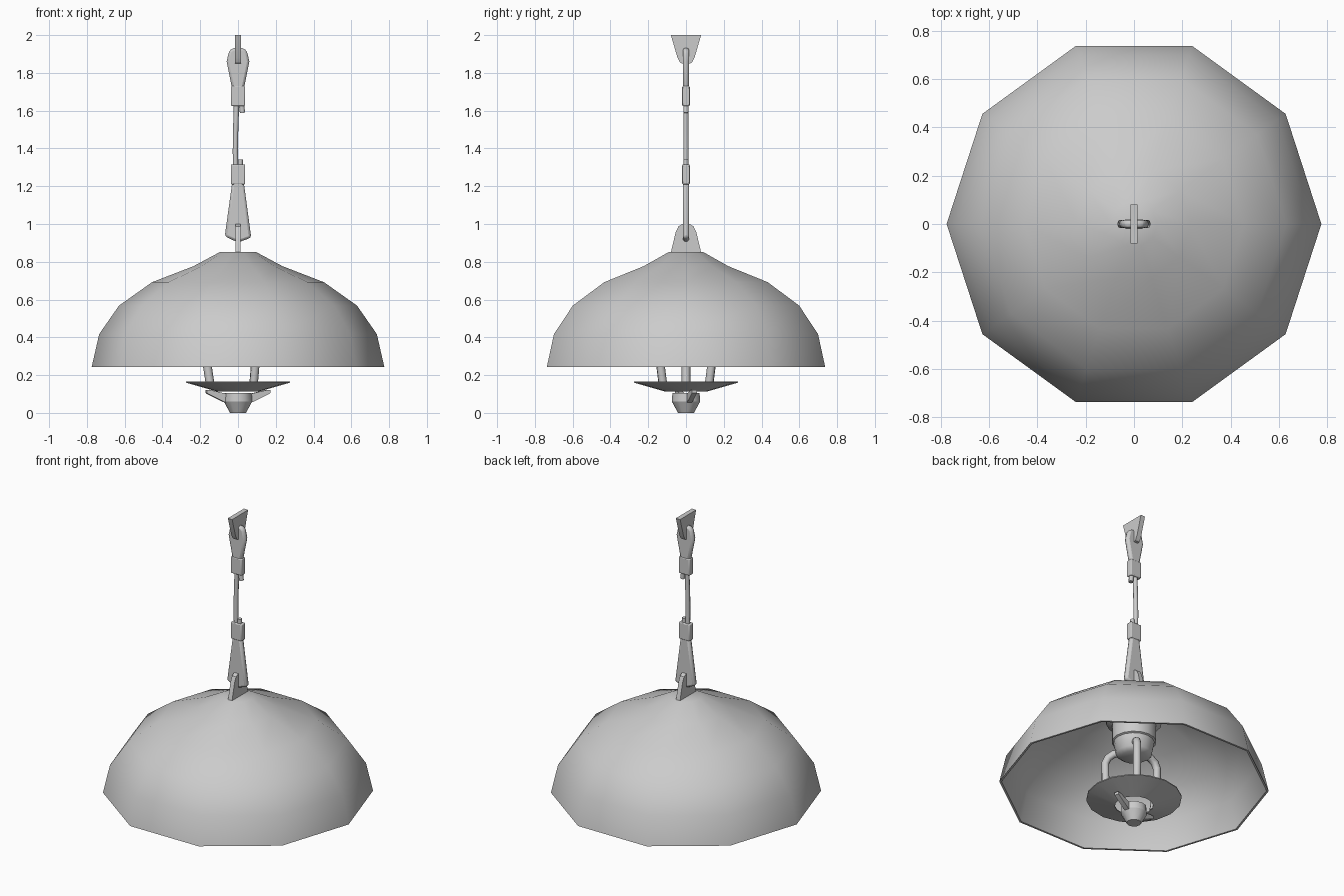
import bpy, math
from math import sin, cos, pi

if "Cube" in bpy.data.objects:
    bpy.data.objects.remove(bpy.data.objects["Cube"])


def make(name, verts, faces, smooth=45):
    me = bpy.data.meshes.new(name)
    me.from_pydata(verts, [], faces)
    ob = bpy.data.objects.new(name, me)
    bpy.context.collection.objects.link(ob)
    bpy.ops.object.select_all(action='DESELECT')
    ob.select_set(True)
    bpy.context.view_layer.objects.active = ob
    if smooth:
        bpy.ops.object.shade_smooth_by_angle(angle=math.radians(smooth))
    return ob


def lathe(name, prof, n, smooth=45, caps=True):
    """Revolve (radius, z) points about z; the two ends are capped if asked."""
    verts, faces = [], []
    for r, z in prof:
        verts += [(r * cos(2 * pi * i / n), r * sin(2 * pi * i / n), z) for i in range(n)]
    for k in range(len(prof) - 1):
        for i in range(n):
            j = (i + 1) % n
            faces.append((k * n + i, k * n + j, (k + 1) * n + j, (k + 1) * n + i))
    if caps:
        faces.append(tuple(reversed(range(n))))
        faces.append(tuple(range((len(prof) - 1) * n, len(prof) * n)))
    return make(name, verts, faces, smooth)


def plate(name, pts, half, axis, bevel=0.0):
    """Extrude an outline (u, z) through the given axis."""
    n = len(pts)
    put = (lambda u, z, t: (t, u, z)) if axis == 'x' else (lambda u, z, t: (u, -t, z))
    verts = [put(u, z, t) for t in (-half, half) for u, z in pts]
    faces = [tuple(reversed(range(n))), tuple(range(n, 2 * n))]
    faces += [(i, (i + 1) % n, n + (i + 1) % n, n + i) for i in range(n)]
    ob = make(name, verts, faces, 35)
    if bevel:
        m = ob.modifiers.new('round', 'BEVEL')
        m.width, m.segments = bevel, 2
    return ob


def tube(name, pts, r):
    cu = bpy.data.curves.new(name, 'CURVE')
    cu.dimensions, cu.bevel_depth, cu.bevel_resolution = '3D', r, 2
    cu.use_fill_caps = True
    sp = cu.splines.new('POLY')
    sp.points.add(len(pts) - 1)
    for p, c in zip(sp.points, pts):
        p.co = (*c, 1)
        p.radius = 1
    sp.use_smooth = True
    ob = bpy.data.objects.new(name, cu)
    bpy.context.collection.objects.link(ob)
    return ob


# ten-sided dome shade, a thin shell with a capped crown
outer = [(.775, .242), (.735, .417), (.63, .568), (.455, .692), (.235, .777), (.095, .852)]
inner = [(.09, .838), (.23, .764), (.447, .679), (.619, .557), (.722, .412), (.762, .242)]
lathe('shade', inner + outer, 10)

# lamp socket inside the dome
lathe('socket', [(.075, .435), (.103, .455), (.118, .53), (.128, .535), (.128, .64),
                 (.16, .66), (.16, .79)], 16)

# three bent arms holding the dish
for k, deg in enumerate((-56, 56, 180)):
    a = math.radians(deg)
    path = [(.07, .475), (.12, .475), (.155, .455), (.172, .42), (.17, .30), (.145, .135)]
    tube(f'dish_arm_{k + 1}', [(r * cos(a), r * sin(a), z) for r, z in path], .023)

# shallow dish with an open centre, and the wing nut under it
lathe('dish', [(.11, .113), (.275, .16), (.275, .166), (.11, .119), (.11, .113)], 16, caps=False)
lathe('wing_nut', [(.042, 0), (.075, .06), (.072, .104)], 12, smooth=30)
for side, turn in (('right', 0), ('left', pi)):
    pts = [(.04, .05), (.08, .058), (.175, .105), (.175, .122), (.15, .12), (.04, .095)]
    wing = plate(f'nut_wing_{side}', pts, .014, 'y')
    wing.rotation_euler.z = math.radians(15) + turn

# ceiling lug and crown lug
plate('ceiling_lug', [(-.08, 2), (-.045, 1.88), (-.03, 1.853), (0, 1.845), (.03, 1.853),
                      (.045, 1.88), (.08, 2)], .015, 'x')
plate('crown_lug', [(-.08, .85), (.08, .85), (.055, .955), (.04, .988), (.018, 1.0),
                    (-.018, 1.0), (-.04, .988), (-.055, .955)], .014, 'x')

# teardrop cable eyes
plate('upper_eye', [(-.028, 1.70), (.028, 1.70), (.06, 1.86), (.048, 1.915), (.028, 1.932),
                    (-.028, 1.932), (-.048, 1.915), (-.06, 1.86)], .017, 'y', .013)
plate('lower_eye', [(-.028, 1.24), (-.07, .935), (0, .902), (.07, .928), (.028, 1.24)],
      .017, 'y', .013)

# boxy crimp sleeves with softened corners
for name, z0, z1 in (('upper_sleeve', 1.625, 1.73), ('lower_sleeve', 1.21, 1.315)):
    plate(name, [(-.038, z0), (.038, z0), (.038, z1), (-.038, z1)], .02, 'y', .005)

# cable and its cut tails
tube('cable', [(-.008, 0, 1.66), (-.009, 0, 1.60), (-.013, 0, 1.48), (-.014, 0, 1.38), (-.012, 0, 1.28)], .014)
tube('upper_tail', [(.015, 0, 1.66), (.024, 0, 1.588)], .014)
tube('lower_tail', [(.012, 0, 1.28), (.013, 0, 1.342)], .013)

# make all normals consistent
bpy.ops.object.select_all(action='DESELECT')
for ob in bpy.context.scene.objects:
    if ob.type == 'MESH':
        ob.select_set(True)
bpy.ops.object.mode_set(mode='EDIT')
bpy.ops.mesh.select_all(action='SELECT')
bpy.ops.mesh.normals_make_consistent(inside=False)
bpy.ops.object.mode_set(mode='OBJECT')
